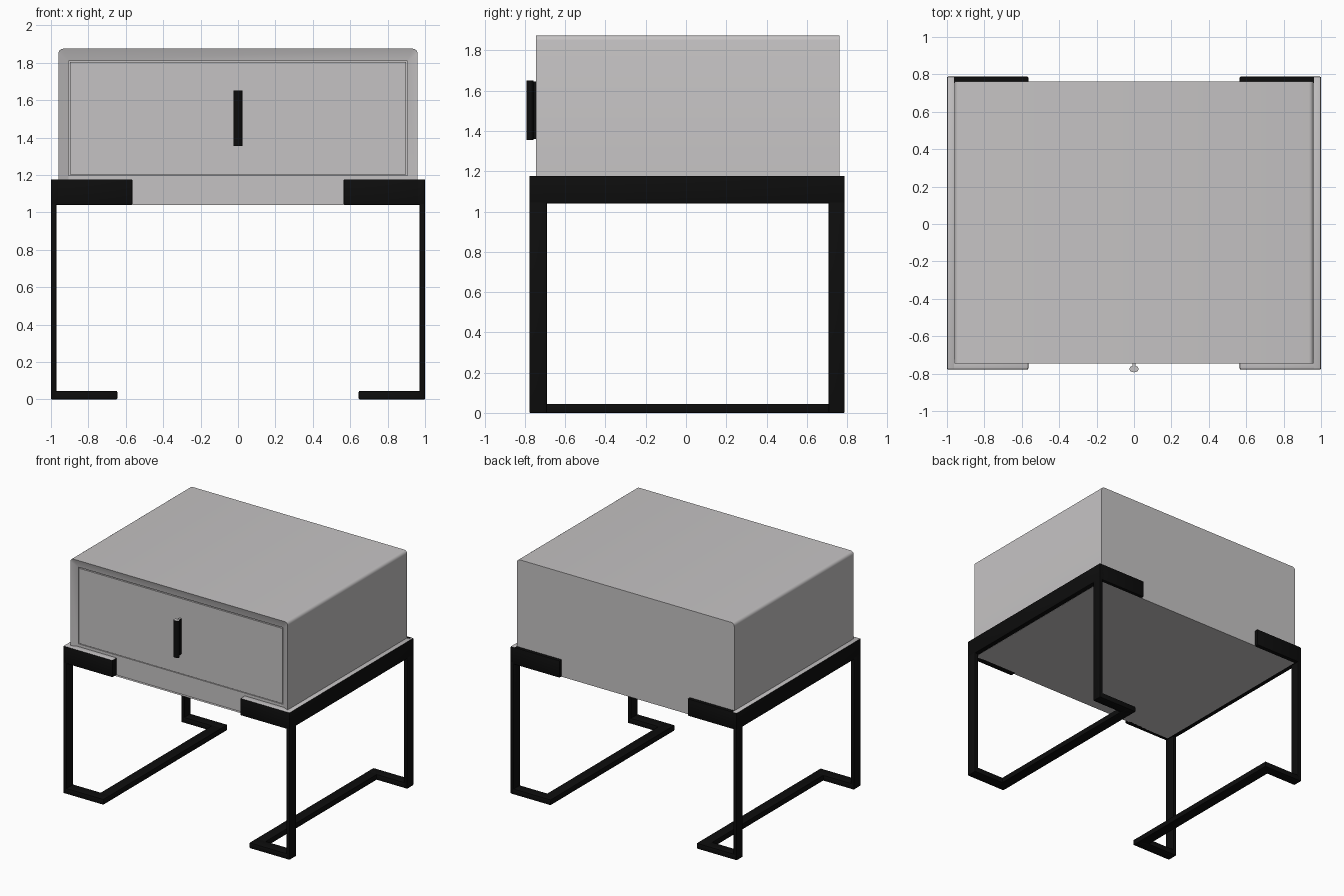
import bpy, bmesh, math

if "Cube" in bpy.data.objects:
    bpy.data.objects.remove(bpy.data.objects["Cube"])


def material(name, rgb):
    m = bpy.data.materials.new(name)
    m.diffuse_color = (*rgb, 1)
    m.use_nodes = True
    m.node_tree.nodes["Principled BSDF"].inputs["Base Color"].default_value = m.diffuse_color
    return m


GREY = material("warm grey", (0.56, 0.545, 0.55))
BLACK = material("matte black", (0.004, 0.004, 0.004))


def finish(name, bm, mats, grey_tops=False):
    """Turn a bmesh into an object; optionally give upward faces slot 1."""
    bmesh.ops.recalc_face_normals(bm, faces=bm.faces)
    if grey_tops:
        for f in bm.faces:
            if f.normal.z > 0.9:
                f.material_index = 1
    me = bpy.data.meshes.new(name)
    bm.to_mesh(me)
    bm.free()
    ob = bpy.data.objects.new(name, me)
    bpy.context.collection.objects.link(ob)
    for m in mats:
        me.materials.append(m)
    bpy.context.view_layer.objects.active = ob
    ob.select_set(True)
    bpy.ops.object.shade_smooth_by_angle(angle=math.radians(30))
    ob.select_set(False)
    return ob


def box(name, x, y, z, mats, bevel=0.0, grey_tops=False):
    bm = bmesh.new()
    bmesh.ops.create_cube(bm, size=1)
    for v in bm.verts:
        v.co = [(a + b) / 2 + c * abs(b - a) for (a, b), c in zip((x, y, z), v.co)]
    if bevel:
        bmesh.ops.bevel(bm, geom=bm.edges[:], offset=bevel, segments=2,
                        profile=0.5, affect='EDGES')
    return finish(name, bm, mats, grey_tops)


def arch(w, top, bottom, r, y):
    """Box outline in the xz plane with rounded upper corners."""
    pts = [(-w, y, bottom), (w, y, bottom)]
    for k in range(10):
        side = 1 if k < 5 else -1
        a = math.pi / 2 * (k % 5) / 4 + (0 if k < 5 else math.pi / 2)
        pts.append((side * (w - r) + r * math.cos(a), y, top - r + r * math.sin(a)))
    return pts


# Cabinet shell: rounded top edges, splayed front rim, open drawer recess
bm = bmesh.new()
rings = [[bm.verts.new(p) for p in pts] for pts in (
    arch(0.96, 1.875, 1.04, 0.025, 0.762),
    arch(0.96, 1.875, 1.04, 0.025, -0.745),
    arch(0.905, 1.81, 1.04, 0.0, -0.722),
    arch(0.905, 1.81, 1.04, 0.0, -0.60))]
for a, b in zip(rings, rings[1:]):
    for i in range(len(a)):
        j = (i + 1) % len(a)
        bm.faces.new((a[i], a[j], b[j], b[i]))
bm.faces.new(rings[0])
bm.faces.new(rings[-1])
bmesh.ops.remove_doubles(bm, verts=bm.verts, dist=0.0001)
bmesh.ops.dissolve_degenerate(bm, edges=bm.edges, dist=0.0001)
finish("cabinet_shell", bm, [GREY])

# Drawer front and the rail below it, leaving a thin gap all round
box("drawer_front", (-0.899, 0.899), (-0.724, -0.59), (1.203, 1.803), [GREY])
box("lower_rail", (-0.905, 0.905), (-0.724, -0.59), (1.04, 1.198), [GREY])

# Handle: oval bar on a thin full-height web, with a pale top
bm = bmesh.new()
bmesh.ops.create_cone(bm, cap_ends=True, segments=24, radius1=1, radius2=1, depth=1)
for v in bm.verts:
    v.co = (v.co.x * 0.024, -0.775 + v.co.y * 0.018, 1.503 + v.co.z * 0.295)
finish("handle_bar", bm, [BLACK, GREY], True)
box("handle_web", (-0.008, 0.008), (-0.77, -0.715), (1.36, 1.645), [BLACK, GREY], 0, True)

# Metal frame, one set for each side
F, B = -0.778, 0.788
for side, s in (("left", -1), ("right", 1)):
    def bar(name, x, y, z, tops=False):
        xs = tuple(sorted((s * x[0], s * x[1])))
        box(f"{side}_{name}", xs, y, z, [BLACK, GREY], 0.006, tops)

    # Band around the cabinet base
    bar("side_band", (0.957, 1.0), (F, B), (1.04, 1.177), True)
    bar("front_band", (0.565, 0.99), (F, -0.72), (1.04, 1.177), True)
    bar("back_band", (0.565, 0.99), (0.75, B), (1.04, 1.177))
    # Flat legs and U-shaped foot
    bar("front_leg", (0.97, 1.0), (F, -0.69), (0.0, 1.06))
    bar("back_leg", (0.97, 1.0), (0.708, B), (0.0, 1.06))
    bar("front_foot", (0.645, 0.995), (F, -0.69), (0.0, 0.045))
    bar("back_foot", (0.645, 0.995), (0.708, B), (0.0, 0.045))
    bar("foot_rail", (0.645, 0.73), (F, B), (0.0, 0.045))
